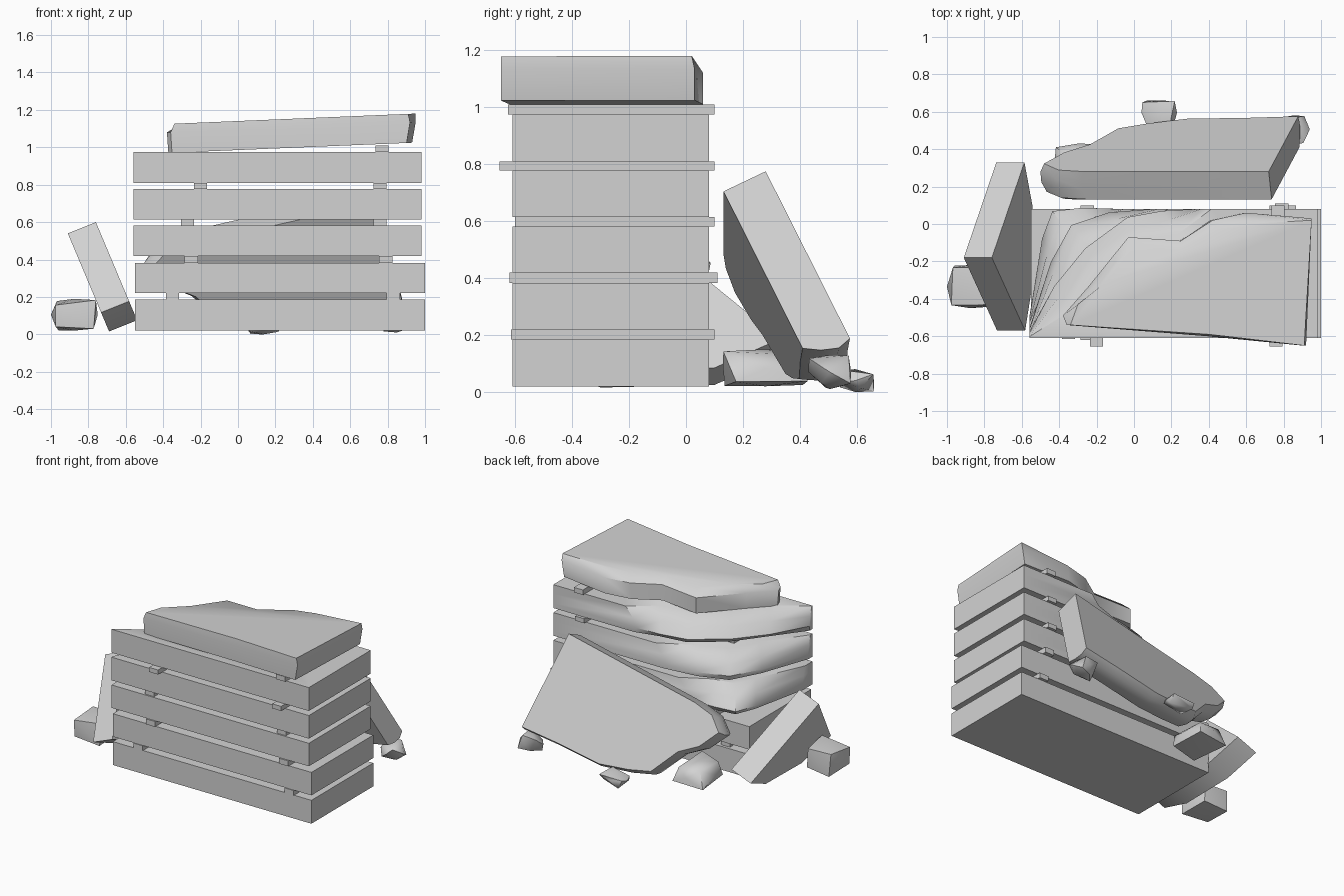
import bpy, bmesh, random
from mathutils import Vector, Matrix

random.seed(4)
if "Cube" in bpy.data.objects:
    bpy.data.objects.remove(bpy.data.objects["Cube"])

concrete = bpy.data.materials.new("concrete_grey")
concrete.use_nodes = True
GREY = (0.65, 0.65, 0.65, 1)
concrete.diffuse_color = GREY
concrete.node_tree.nodes["Principled BSDF"].inputs["Base Color"].default_value = GREY


def finish(name, bm, smooth=True):
    bmesh.ops.recalc_face_normals(bm, faces=bm.faces)
    mesh = bpy.data.meshes.new(name)
    bm.to_mesh(mesh)
    bm.free()
    mesh.materials.append(concrete)
    obj = bpy.data.objects.new(name, mesh)
    bpy.context.collection.objects.link(obj)
    if smooth:
        bpy.ops.object.select_all(action='DESELECT')
        obj.select_set(True)
        bpy.context.view_layer.objects.active = obj
        bpy.ops.object.shade_smooth_by_angle(angle=0.75)
    return obj


def loft(name, rings, matrix=Matrix()):
    """Skin matching rings of points and cap both ends."""
    bm = bmesh.new()
    loops = [[bm.verts.new(matrix @ Vector(p)) for p in ring] for ring in rings]
    for a, b in zip(loops, loops[1:]):
        for i in range(len(a)):
            j = (i + 1) % len(a)
            bm.faces.new((a[i], a[j], b[j], b[i]))
    bm.faces.new(loops[0])
    bm.faces.new(loops[-1])
    return finish(name, bm)


def box(name, lo, hi):
    bm = bmesh.new()
    bmesh.ops.create_cube(bm, size=1)
    lo, hi = Vector(lo), Vector(hi)
    for v in bm.verts:
        v.co = (lo + hi) / 2 + v.co * (hi - lo)
    return finish(name, bm, False)


def rock(name, lo, hi, rough=0.3):
    """Chipped lump: hull of jittered box corners."""
    lo, hi = Vector(lo), Vector(hi)
    bm = bmesh.new()
    for i in range(8):
        t = [abs((i >> k & 1) - random.uniform(0, rough)) for k in range(3)]
        bm.verts.new([lo[k] + (hi[k] - lo[k]) * t[k] for k in range(3)])
    for k in range(3):
        for end in (lo, hi):
            p = (lo + hi) / 2
            p[k] = end[k]
            bm.verts.new(p)
    hull = bmesh.ops.convex_hull(bm, input=bm.verts)
    bmesh.ops.delete(bm, geom=list(set(hull["geom_interior"])), context='VERTS')
    return finish(name, bm)


FRONT, BACK = -0.61, 0.08


def broken_slab(name, x0, x1, z0, z1, edge):
    """Slab whose rear corner is snapped off along the edge points."""
    rings = []
    for level, inset in ((0, 0.03), (0.2, 0.0), (0.6, 0.05), (1, 0.14)):
        z = z0 + (z1 - z0) * level
        ring = [(x0, FRONT, z), (x1, FRONT, z), (x1, BACK, z)]
        for i, (x, y) in enumerate(edge):
            if i == 0:
                x += inset * 0.6
            elif i == len(edge) - 1:
                y -= inset * 0.2
            else:
                j = inset + random.uniform(-0.012, 0.012)
                x, y = x + 0.6 * j, y - 0.8 * j
            ring.append((x, y, z))
        rings.append(ring)
    loft(name, rings)


# Stacked slabs: two whole ones, then three with a broken corner
box("slab_1", (-0.55, FRONT, 0.02), (1, BACK, 0.185))
box("slab_2", (-0.55, FRONT, 0.22), (1, BACK, 0.382))
broken_slab("slab_3", -0.56, 0.98, 0.42, 0.582,
            [(-0.08, 0.08), (-0.27, 0.08), (-0.43, 0.06), (-0.49, -0.08), (-0.56, -0.5)])
broken_slab("slab_4", -0.56, 0.98, 0.615, 0.778,
            [(0.1, 0.08), (-0.14, 0.07), (-0.34, 0), (-0.45, -0.2), (-0.56, -0.56)])
broken_slab("slab_5", -0.56, 0.98, 0.81, 0.975,
            [(0.33, 0.08), (0.15, 0.07), (-0.03, 0.03), (-0.26, -0.13), (-0.42, -0.34),
             (-0.56, -0.575)])

# Tilted top slab with a chipped rear and left end
wide = [(0.92, -0.65), (0.4, -0.6), (-0.36, -0.54), (-0.38, -0.49), (-0.24, -0.33),
        (-0.03, -0.07), (0.25, -0.09), (0.42, 0.02), (0.6, 0.06), (0.95, 0.03)]
narrow = [(0.91, -0.65), (0.4, -0.59), (-0.34, -0.54), (-0.3, -0.43), (-0.15, -0.31),
          (0, -0.12), (0.25, -0.14), (0.45, -0.03), (0.6, 0), (0.95, 0.02)]


def tilted(points, z):
    return [(x, y, z + 0.042 * (x + 0.37)) for x, y in points]


loft("top_slab", [tilted([(x * 0.98, y) for x, y in wide], 0.97),
                  tilted(wide, 1.08), tilted(narrow, 1.125)])

# Spacers between the slabs
spacers = [(0.185, 0.22, -0.615, (-0.35, 0.06), (0.83, 0.1)),
           (0.382, 0.42, -0.62, (-0.25, 0.1), (0.79, 0.11)),
           (0.582, 0.615, -0.6, (-0.27, -0.1), (0.76, 0.1)),
           (0.778, 0.81, -0.655, (-0.2, -0.2), (0.76, 0.1)),
           (0.975, 1.01, -0.625, (0.77, 0.1))]
for level, (z0, z1, front, *bars) in enumerate(spacers, 1):
    for x, back in bars:
        side = "left" if x > 0 else "right"
        box(f"spacer_{level}_{side}", (x - 0.035, front, z0), (x + 0.035, back, z1))


def frame(origin, u, v):
    """Matrix with its first two axes along u and v."""
    u, v = Vector(u).normalized(), Vector(v).normalized()
    w = u.cross(v).normalized()
    m = Matrix((u, v, w)).transposed().to_4x4()
    m.translation = origin
    return m


# Large slab leaning on the rear
outline = [(0, 0), (0, 0.35), (0, 0.69), (0.28, 0.67), (0.6, 0.66), (0.82, 0.6),
           (0.97, 0.54), (1.08, 0.34), (1.2, 0.24), (1.28, 0.1), (1.18, 0.02), (1.03, 0)]
rear = frame((0.72, 0.28, 0.775), (-0.976, 0, -0.22), (0.234, 0.438, -0.869))
out = 1 if rear.col[2].y > 0 else -1
rings = []
for depth, shrink, end in ((0, 0.98, 0.98), (0.05, 1, 1), (0.11, 0.97, 1), (0.165, 0.92, 0.98)):
    rings.append([(s * end if s > 0.8 else s, t * shrink, -out * depth) for s, t in outline])
loft("rear_leaning_slab", rings, rear)

# Small slab standing on its edge at the end of the stack
shape = [(0, -0.18), (0.45, 0.33), (0.56, 0.1), (0.57, -0.3), (0.46, -0.57)]
loft("end_leaning_slab",
     [[(-0.76 - off + 0.387 * d, y, 0.6 - 0.4 * off - 0.92 * d) for d, y in shape]
      for off in (0, 0.15)])

# Rubble on the ground
rock("rubble_end", (-1, -0.45, 0.02), (-0.75, -0.22, 0.19), 0.2)
rock("rubble_rear_right", (-0.43, 0.13, 0.02), (-0.17, 0.43, 0.15), 0.2)
rock("rubble_rear_middle", (0.04, 0.53, 0), (0.23, 0.66, 0.08), 0.45)
rock("rubble_rear_left", (0.76, 0.43, 0.01), (0.94, 0.58, 0.13), 0.4)
